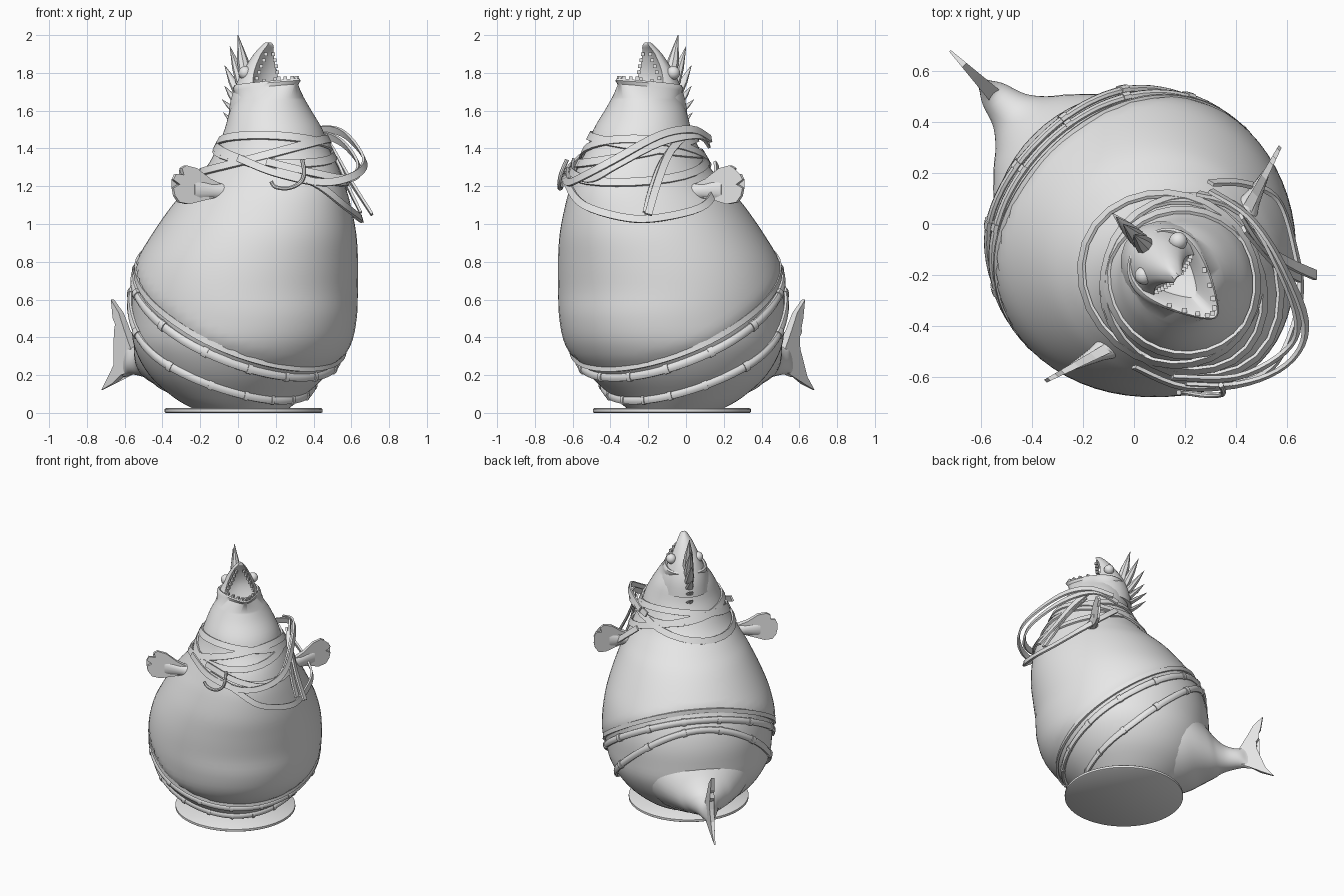
import bpy, bmesh, math
from mathutils import Vector

if "Cube" in bpy.data.objects:
    bpy.data.objects.remove(bpy.data.objects["Cube"])

S = math.sqrt(0.5)
TAU = math.tau
grey = bpy.data.materials.new("light_grey")
grey.diffuse_color = (0.8, 0.8, 0.8, 1)
grey.use_nodes = True
grey.node_tree.nodes["Principled BSDF"].inputs["Base Color"].default_value = grey.diffuse_color


def W(u, v, z):
    """Fish frame (u forward, v sideways) to world; the fish faces front right."""
    v -= 0.03
    return Vector(((u + v) * S, (v - u) * S, z))


def finish(name, bm, smooth=True):
    bmesh.ops.recalc_face_normals(bm, faces=bm.faces[:])
    me = bpy.data.meshes.new(name)
    bm.to_mesh(me)
    bm.free()
    me.materials.append(grey)
    ob = bpy.data.objects.new(name, me)
    bpy.context.collection.objects.link(ob)
    if smooth:
        bpy.ops.object.select_all(action='DESELECT')
        bpy.context.view_layer.objects.active = ob
        ob.select_set(True)
        bpy.ops.object.shade_smooth_by_angle(angle=math.radians(40))
    return ob


def loft(name, rings, closed=False):
    bm = bmesh.new()
    vs = [[bm.verts.new(p) for p in r] for r in rings]
    n = len(vs[0])
    for a, b in zip(vs, vs[1:] + vs[:1] if closed else vs[1:]):
        for i in range(n):
            j = (i + 1) % n
            bm.faces.new((a[i], a[j], b[j], b[i]))
    if not closed:
        bm.faces.new(vs[0])
        bm.faces.new(vs[-1])
    return finish(name, bm)


def sweep(name, pts, w, h, n=4, closed=False, centre=(0.2, -0.24), lean=0.05):
    """Sweep a flat (n=4) or round section, wide side facing away from the centre."""
    rings, m = [], len(pts)
    for i, p in enumerate(pts):
        a = pts[(i - 1) % m] if closed or i else p
        b = pts[(i + 1) % m] if closed or i < m - 1 else p
        t = (b - a).normalized()
        o = Vector((p.x - centre[0], p.y - centre[1], 0)).normalized() + Vector((0, 0, lean))
        o = (o - t * o.dot(t)).normalized()
        s = t.cross(o)
        off = math.pi / n
        rings.append([p + s * w * math.cos(TAU * k / n + off) + o * h * math.sin(TAU * k / n + off)
                      for k in range(n)])
    return loft(name, rings, closed)


def spline(pts, steps=6):
    """Catmull-Rom through tuples of any size."""
    out = []
    for i in range(len(pts) - 1):
        q = [pts[max(i - 1, 0)], pts[i], pts[i + 1], pts[min(i + 2, len(pts) - 1)]]
        for k in range(steps):
            t = k / steps
            out.append(tuple(0.5 * (2 * b + (c - a) * t + (2 * a - 5 * b + 4 * c - d) * t * t
                                    + (3 * b - a - 3 * c + d) * t ** 3) for a, b, c, d in zip(*q)))
    return out + [tuple(pts[-1])]


def plate(name, pts, offsets):
    """Fin of the given outline, thickened by a vector per point."""
    bm = bmesh.new()
    a = [bm.verts.new(p - o / 2) for p, o in zip(pts, offsets)]
    b = [bm.verts.new(p + o / 2) for p, o in zip(pts, offsets)]
    bm.faces.new(a)
    bm.faces.new(b)
    for i in range(len(a)):
        j = (i + 1) % len(a)
        bm.faces.new((a[i], a[j], b[j], b[i]))
    bmesh.ops.triangulate(bm, faces=[f for f in bm.faces if len(f.verts) > 4])
    return finish(name, bm, False)


# Body profile: height, middle, radius, sideways scale, extra belly at the front
profile = spline([(.015, .055, .25, 1, 0), (.08, .03, .35, 1, 0), (.2, .028, .485, 1, .01), (.35, .042, .578, 1, .025),
                  (.5, .055, .602, 1, .035), (.65, .062, .603, 1, .035), (.8, .09, .588, .98, .04),
                  (.95, .143, .545, .955, .045), (1.1, .195, .48, .935, .05), (1.2, .24, .42, .93, .045),
                  (1.3, .28, .355, .945, .03), (1.4, .29, .30, .97, .01), (1.5, .296, .262, .98, 0),
                  (1.6, .275, .22, .96, 0), (1.67, .27, .19, .88, 0)], 4)


def body(theta, z, grow=0.0):
    """Point on the body; the part under the sloping belly crease is drawn in."""
    i = 0
    while i < len(profile) - 2 and profile[i + 1][0] < z:
        i += 1
    a, b = profile[i], profile[i + 1]
    t = min(max((z - a[0]) / (b[0] - a[0]), 0), 1)
    c, r, sv, e = (p + (q - p) * t for p, q in zip(a[1:], b[1:]))
    ct = math.cos(theta)
    back = max(0, -ct) ** 2
    d = min(max((.6 + .06 * back - .6 * (c + r * ct) - z) / .06, 0), 1)
    r = r * (1 - .035 * d * d * (3 - 2 * d)) + grow
    return c + r * ct + e * max(0, ct) ** 3, r * sv * math.sin(theta), z


N = 64
rings = [[W(*body(TAU * k / N, p[0])) for k in range(N)] for p in profile]
# Pointed lower jaw lip and mouth hollow
for z, c, ru, rv in ((1.72, .272, .195, .14), (1.74, .275, .212, .135), (1.75, .275, .207, .125),
                     (1.735, .275, .175, .105), (1.66, .26, .11, .075)):
    rings.append([W(c + ru * math.cos(t), rv * math.sin(t) * (1 - .5 * math.cos(t)), z + .02 * math.cos(t))
                  for t in (TAU * k / N for k in range(N))])
loft("body", rings)

# Upper head with a hollowed mouth side
rings = []
for z, ub, uf, hv in spline([(1.56, .02, .36, .195), (1.66, .035, .3, .165), (1.75, .068, .255, .122), (1.82, .11, .243, .093),
                             (1.9, .17, .255, .056), (1.945, .215, .275, .028), (1.962, .24, .268, .012)], 3):
    um = uf - .25 * (uf - ub)
    ring = [W(um - (um - ub) * math.sin(math.pi * k / 12), hv * math.cos(math.pi * k / 12), z) for k in range(13)]
    ring += [W(uf - .3 * hv * (1 - f * f), hv * f, z) for f in (-.85, -.5, 0, .5, .85)]
    rings.append(ring)
loft("upper_head", rings)


def ball(name, loc, r):
    bm = bmesh.new()
    bmesh.ops.create_uvsphere(bm, u_segments=20, v_segments=12, radius=r)
    bmesh.ops.translate(bm, verts=bm.verts, vec=loc)
    finish(name, bm)


def tooth(p):
    bm = bmesh.new()
    bmesh.ops.create_cube(bm, size=.018)
    bmesh.ops.translate(bm, verts=bm.verts, vec=p)
    finish("tooth", bm, False)


for side in (-1, 1):
    ball("eye", W(.17, side * .095 + .01, 1.8), .036)
    for k in range(6):
        f = k / 6
        tooth(W(.25 + .02 * f, side * (.095 - .08 * f), 1.74 + .19 * f))
for k in range(-4, 5):
    t = k * .33
    tooth(W(.275 + .19 * math.cos(t), .115 * math.sin(t) * (1 - .5 * math.cos(t)), 1.755 + .02 * math.cos(t)))

# Spiny crest down the back of the head: base and tip (u, z), radius
for bu, bz, tu, tz, r in ((.1, 1.74, .03, 2.0, .04), (.08, 1.7, -.03, 1.94, .036), (.06, 1.66, -.07, 1.84, .034),
                          (.05, 1.62, -.07, 1.73, .03), (.04, 1.58, -.09, 1.66, .028), (.03, 1.52, -.08, 1.59, .025)):
    loft("crest_spine", [[W(bu + (tu - bu) * f + r * g * math.cos(t), r * g * math.sin(t), bz + (tz - bz) * f)
                          for t in (TAU * k / 8 for k in range(8))] for f, g in ((0, 1), (.5, .75), (1, .04))])

# Tail stalk and forked tail fin
rings = []
for u, z, a, b in spline([(-.1, .44, .42, .4), (-.3, .42, .385, .335), (-.42, .395, .32, .265), (-.53, .345, .215, .185),
                          (-.59, .31, .145, .13), (-.66, .282, .09, .09), (-.75, .275, .058, .072), (-.8, .28, .025, .09),
                          (-.84, .29, .01, .08)], 4):
    rings.append([W(u + .2 * b * math.sin(t), a * math.cos(t), z + b * math.sin(t)) for t in (TAU * k / 28 for k in range(28))])
loft("tail_stalk", rings)
tail = [(-.74, .33), (-.8, .44), (-.845, .53), (-.91, .6), (-.895, .5), (-.875, .47), (-.885, .43), (-.865, .4),
        (-.87, .34), (-.89, .25), (-.93, .19), (-.99, .12), (-.9, .155), (-.83, .2), (-.74, .22)]
side_way = W(0, 1, 0) - W(0, 0, 0)
plate("tail_fin", [W(u, 0, z) for u, z in tail], [side_way * (.008 + .2 * (u + .99)) for u, z in tail])

# Side fins: fan outline as fraction along the fin and height
fan = [(0, 1.14), (0, 1.2), (.3, 1.24), (.55, 1.295), (.75, 1.31), (.84, 1.295), (.8, 1.26), (.95, 1.265), (1, 1.235),
       (.88, 1.21), (1, 1.19), (.97, 1.15), (.88, 1.115), (.7, 1.105), (.4, 1.13), (.2, 1.14)]
for side in (-1, 1):
    plate("side_fin", [W(.28 - .09 * s, side * (.36 + .29 * s), z) for s, z in fan],
          [(W(1, 0, 0) - W(0, 0, 0)) * (.045 - .03 * s) for s, z in fan])
    loft("fin_root", [[W(.28 - .09 * s + a * math.cos(t), side * (.36 + .29 * s), 1.17 + .02 * s + b * math.sin(t))
                       for t in (TAU * k / 16 for k in range(16))]
                      for s, a, b in ((-.2, .08, .07), (.05, .055, .045), (.25, .035, .04), (.6, .016, .06))])


# Sloping poles around the belly with joint rings
def sloped(theta, c, m, rise, grow):
    lo, hi = .02, 1.3
    c += rise * max(0, -math.cos(theta)) ** 2
    for _ in range(30):
        z = (lo + hi) / 2
        lo, hi = (z, hi) if z < c - m * body(theta, z)[0] else (lo, z)
    return W(*body(theta, z, grow))


for c, m, rise in ((.495, .62, .06), (.265, .56, .24)):
    sweep("belly_pole", [sloped(TAU * k / 80, c, m, rise, .008) for k in range(80)], .024, .016, 8, True, (0, -.05))
    for k in range(14):
        a = TAU * (k + .5) / 14
        sweep("pole_joint", [sloped(a + d, c, m, rise, .01) for d in (-.025, 0, .025)], .029, .02, 8, False, (0, -.05))
sweep("belly_strap", [sloped(TAU * k / 80, .57, .62, .06, .003) for k in range(80)], .022, .012, 4, True, (0, -.05))

# Flat ropes wound round the neck
for z, tilt, phase, grow in ((1.39, .07, 2.6, .012), (1.36, .09, .6, .016), (1.32, .1, 3.6, .014), (1.42, .05, 5.2, .012)):
    pts = [W(*body(a, z + tilt * math.cos(a - phase), grow)) for a in (TAU * k / 28 for k in range(28))]
    sweep("neck_rope", pts, .032, .009, 4, True, lean=.5)

# Loose rope loops and hanging ends
loose = [
    [(.3, .13, 1.45), (.45, .03, 1.5), (.57, -.14, 1.47), (.67, -.38, 1.34), (.62, -.53, 1.26), (.45, -.62, 1.22), (.2, -.64, 1.27), (0, -.56, 1.35)],
    [(.25, .12, 1.42), (.42, .06, 1.47), (.55, -.14, 1.43), (.64, -.37, 1.31), (.59, -.5, 1.24), (.4, -.6, 1.27), (.15, -.6, 1.33)],
    [(.2, -.63, 1.28), (.4, -.63, 1.22), (.56, -.54, 1.1), (.65, -.3, 1.03), (.63, -.1, 1.04), (.56, .1, 1.1), (.42, .16, 1.22), (.3, .16, 1.32)],
    [(.42, .03, 1.5), (.5, -.08, 1.39), (.6, -.15, 1.22), (.71, -.2, 1.05)],
    [(.43, -.02, 1.46), (.52, -.12, 1.33), (.59, -.18, 1.18), (.65, -.21, 1.06)]]
for p in loose:
    sweep("loose_rope", [Vector(q) for q in spline(p, 5)], .028, .01, lean=.3)

# Hook hanging on the front
hook = [(.34, -.63, 1.34), (.35, -.66, 1.27), (.33, -.67, 1.22), (.27, -.67, 1.19), (.2, -.66, 1.195), (.175, -.66, 1.225)]
sweep("hook", [Vector(q) for q in spline(hook, 5)], .011, .011, 8)

# Round stand
loft("stand", [[Vector((.03 + r * math.cos(t), -.075 + r * math.sin(t), z)) for t in (TAU * k / 64 for k in range(64))]
               for z, r in ((0, .412), (.004, .418), (.02, .418), (.026, .41))])
